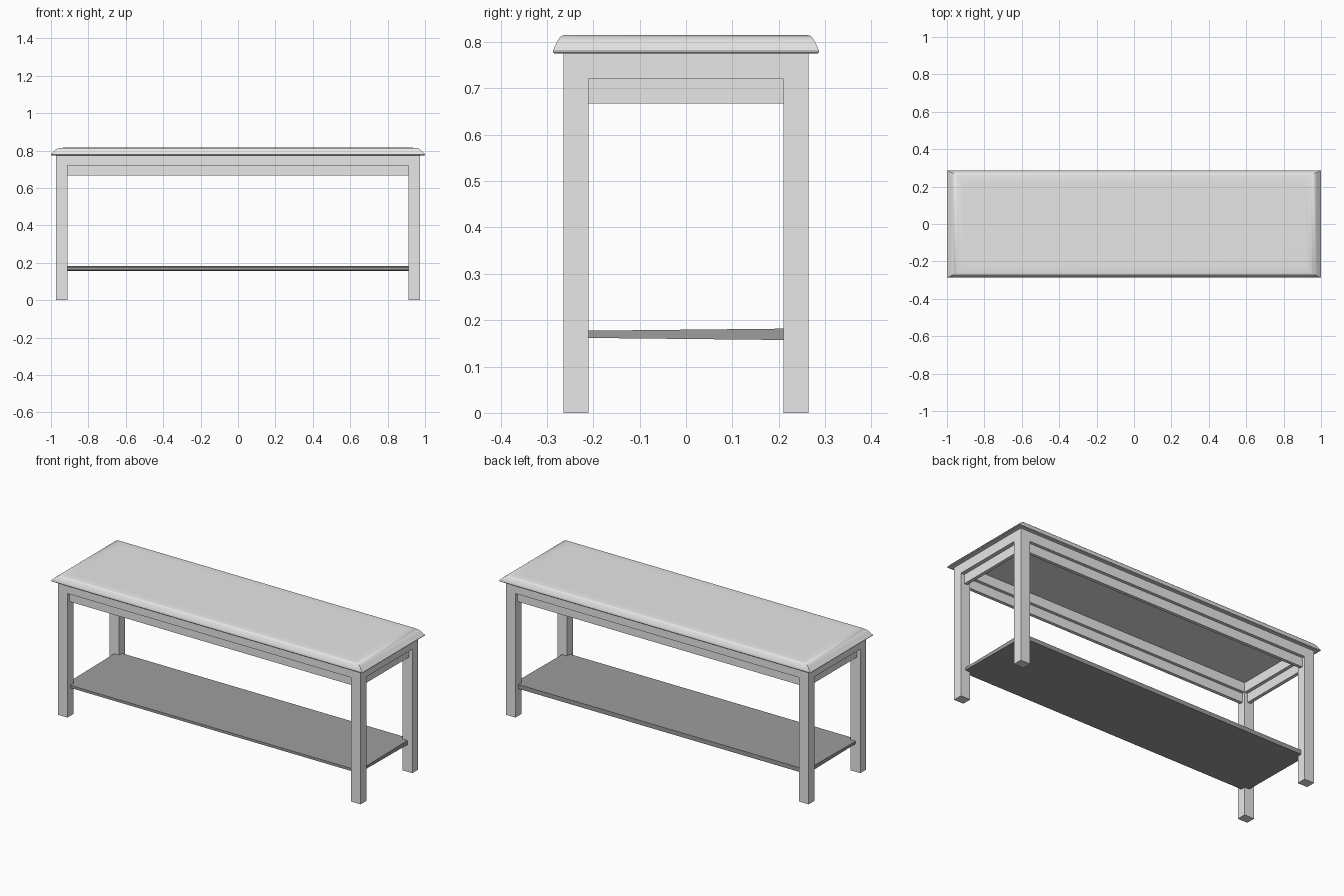
import bpy, bmesh
from mathutils import Vector

if "Cube" in bpy.data.objects:
    bpy.data.objects.remove(bpy.data.objects["Cube"])


def material(name, value):
    m = bpy.data.materials.new(name)
    m.diffuse_color = (value, value, value, 1)
    m.use_nodes = True
    m.node_tree.nodes["Principled BSDF"].inputs["Base Color"].default_value = m.diffuse_color
    return m


LIGHT = material("light grey", 0.8)
DARK = material("shelf grey", 0.34)


def finish(name, bm, mat):
    bmesh.ops.recalc_face_normals(bm, faces=bm.faces[:])
    me = bpy.data.meshes.new(name)
    bm.to_mesh(me)
    bm.free()
    me.materials.append(mat)
    ob = bpy.data.objects.new(name, me)
    bpy.context.collection.objects.link(ob)
    return ob


def box(name, lo, hi, mat=LIGHT):
    bm = bmesh.new()
    bmesh.ops.create_cube(bm, size=1)
    for v in bm.verts:
        v.co = Vector([(lo[i] + hi[i]) / 2 + v.co[i] * (hi[i] - lo[i]) for i in range(3)])
    return finish(name, bm, mat)


# Table top: moulded edge as stacked rectangles (half x, half y, z)
rings = [(0.996, 0.284, 0.775), (1.0, 0.287, 0.778), (1.0, 0.287, 0.781),
         (0.989, 0.283, 0.791), (0.980, 0.278, 0.801), (0.970, 0.273, 0.809),
         (0.958, 0.268, 0.8135), (0.945, 0.262, 0.815), (0.915, 0.222, 0.8155)]
bm = bmesh.new()
loops = [[bm.verts.new((sx * x, sy * y, z)) for sx, sy in ((-1, -1), (1, -1), (1, 1), (-1, 1))]
         for x, y, z in rings]
for a, b in zip(loops, loops[1:]):
    for i in range(4):
        j = (i + 1) % 4
        bm.faces.new((a[i], a[j], b[j], b[i]))
bm.faces.new(loops[0])
bm.faces.new(loops[-1])
top = finish("table_top", bm, LIGHT)
bpy.context.view_layer.objects.active = top
top.select_set(True)
bpy.ops.object.shade_smooth_by_angle(angle=0.6)

# Legs, beams and recessed rails; inner and outer leg faces
XI, XO, YI, YO = 0.911, 0.973, 0.21, 0.264


def span(s, a, b):
    return (min(s * a, s * b), max(s * a, s * b))


for sx, side in ((-1, "left"), (1, "right")):
    x0, x1 = span(sx, XI, XO)
    for sy, face in ((-1, "front"), (1, "back")):
        y0, y1 = span(sy, YI, YO)
        box(f"{face}_{side}_leg", (x0, y0, 0), (x1, y1, 0.775))
    box(f"{side}_beam", (x0, -YI, 0.72), (x1, YI, 0.775))
    r0, r1 = span(sx, 0.93, 0.95)
    box(f"{side}_rail", (r0, -0.235, 0.667), (r1, 0.235, 0.721))
for sy, face in ((-1, "front"), (1, "back")):
    y0, y1 = span(sy, YI, YO)
    box(f"{face}_beam", (-XI, y0, 0.72), (XI, y1, 0.775))
    r0, r1 = span(sy, 0.227, 0.246)
    box(f"{face}_rail", (-0.94, r0, 0.667), (0.94, r1, 0.721))

# Lower shelf, slightly thinner toward the front
shelf = box("lower_shelf", (-0.942, -0.237, 0.157), (0.942, 0.237, 0.182), DARK)
for v in shelf.data.vertices:
    if v.co.y < 0:
        v.co.z = 0.1695 + (v.co.z - 0.1695) * 0.6
